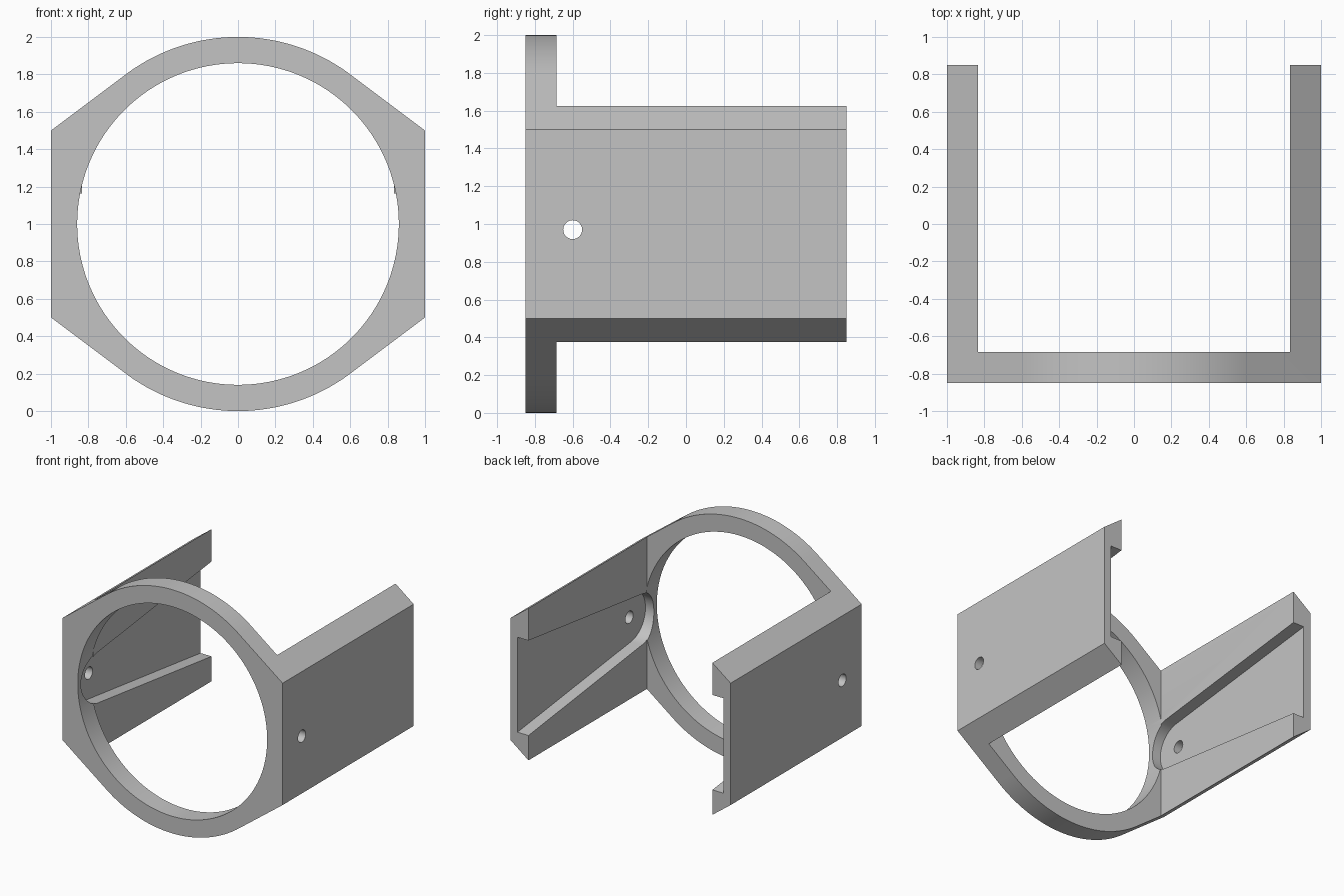
import bpy, bmesh
from math import sin, cos, pi, radians, atan2
from mathutils import Vector

if "Cube" in bpy.data.objects:
    bpy.data.objects.remove(bpy.data.objects["Cube"])

WALL = 0.165          # thickness of ring and arms
HALF_DEPTH = 0.85     # half length of the bracket along y
CENTRE_Z = 1.0
BOLT_Y, BOLT_Z = -0.60, 0.97


def prism(name, points, direction):
    """Extrude a closed loop of 3D points along a direction."""
    bm = bmesh.new()
    face = bm.faces.new([bm.verts.new(p) for p in points])
    moved = bmesh.ops.extrude_face_region(bm, geom=[face])["geom"]
    verts = [v for v in moved if isinstance(v, bmesh.types.BMVert)]
    bmesh.ops.translate(bm, verts=verts, vec=direction)
    bmesh.ops.recalc_face_normals(bm, faces=bm.faces)
    mesh = bpy.data.meshes.new(name)
    bm.to_mesh(mesh)
    bm.free()
    obj = bpy.data.objects.new(name, mesh)
    bpy.context.collection.objects.link(obj)
    return obj


def arc(radius, start, end, steps):
    return [(radius * cos(a), radius * sin(a))
            for a in (start + (end - start) * i / steps for i in range(steps + 1))]


def circle(radius, steps):
    return arc(radius, 0, 2 * pi, steps)[:-1]


def cut(target, cutter):
    """Subtract the cutter and discard it."""
    mod = target.modifiers.new("cut", "BOOLEAN")
    mod.operation = "DIFFERENCE"
    mod.solver = "EXACT"
    mod.object = cutter
    bpy.context.view_layer.objects.active = target
    bpy.ops.object.modifier_apply(modifier=mod.name)
    bpy.data.objects.remove(cutter)


# Outline: round top and bottom, tangent shoulders, flat sides
tangent = atan2(0.8, 0.6)
outline = [(1, -0.5), (1, 0.5)] + arc(1, tangent, pi - tangent, 48)
outline += [(-1, 0.5), (-1, -0.5)] + arc(1, pi + tangent, 2 * pi - tangent, 48)
bracket = prism("ring_bracket",
                [(x, -HALF_DEPTH, CENTRE_Z + z) for x, z in outline],
                Vector((0, 2 * HALF_DEPTH, 0)))

# Space between the two arms, behind the ring
inner, ring_back = 1 - WALL, WALL - HALF_DEPTH
corners = [(-inner, -1), (inner, -1), (inner, 3), (-inner, 3)]
cut(bracket, prism("arm_gap", [(x, ring_back, z) for x, z in corners],
                   Vector((0, 2, 0))))

# Round opening through the ring
cut(bracket, prism("ring_hole",
                   [(x, -1, CENTRE_Z + z) for x, z in circle(0.86, 128)],
                   Vector((0, 1 + ring_back + 0.001, 0))))

# Flaring pocket with a round front end, recessed into both arms
floor, slope = 0.935, 0.12
pocket = arc(0.21, pi / 2 + slope, 3 * pi / 2 - slope, 32)
back = 1.0 - BOLT_Y
flare = 0.39 + (1.0 - HALF_DEPTH) * slope
pocket += [(back, -flare), (back, flare)]
cut(bracket, prism("pocket",
                   [(-floor, BOLT_Y + y, BOLT_Z + z) for y, z in pocket],
                   Vector((2 * floor, 0, 0))))

# Bolt holes through both arms
cut(bracket, prism("bolt_hole",
                   [(-2, BOLT_Y + y, BOLT_Z + z) for y, z in circle(0.05, 32)],
                   Vector((4, 0, 0))))

# Plain grey finish
grey = bpy.data.materials.new("plain_grey")
grey.use_nodes = True
colour = (0.55, 0.55, 0.55, 1)
grey.diffuse_color = colour
grey.node_tree.nodes["Principled BSDF"].inputs["Base Color"].default_value = colour
bracket.data.materials.clear()
bracket.data.materials.append(grey)
for poly in bracket.data.polygons:
    poly.material_index = 0

bpy.ops.object.select_all(action="DESELECT")
bracket.select_set(True)
bpy.context.view_layer.objects.active = bracket
bpy.ops.object.shade_smooth_by_angle(angle=radians(20))
